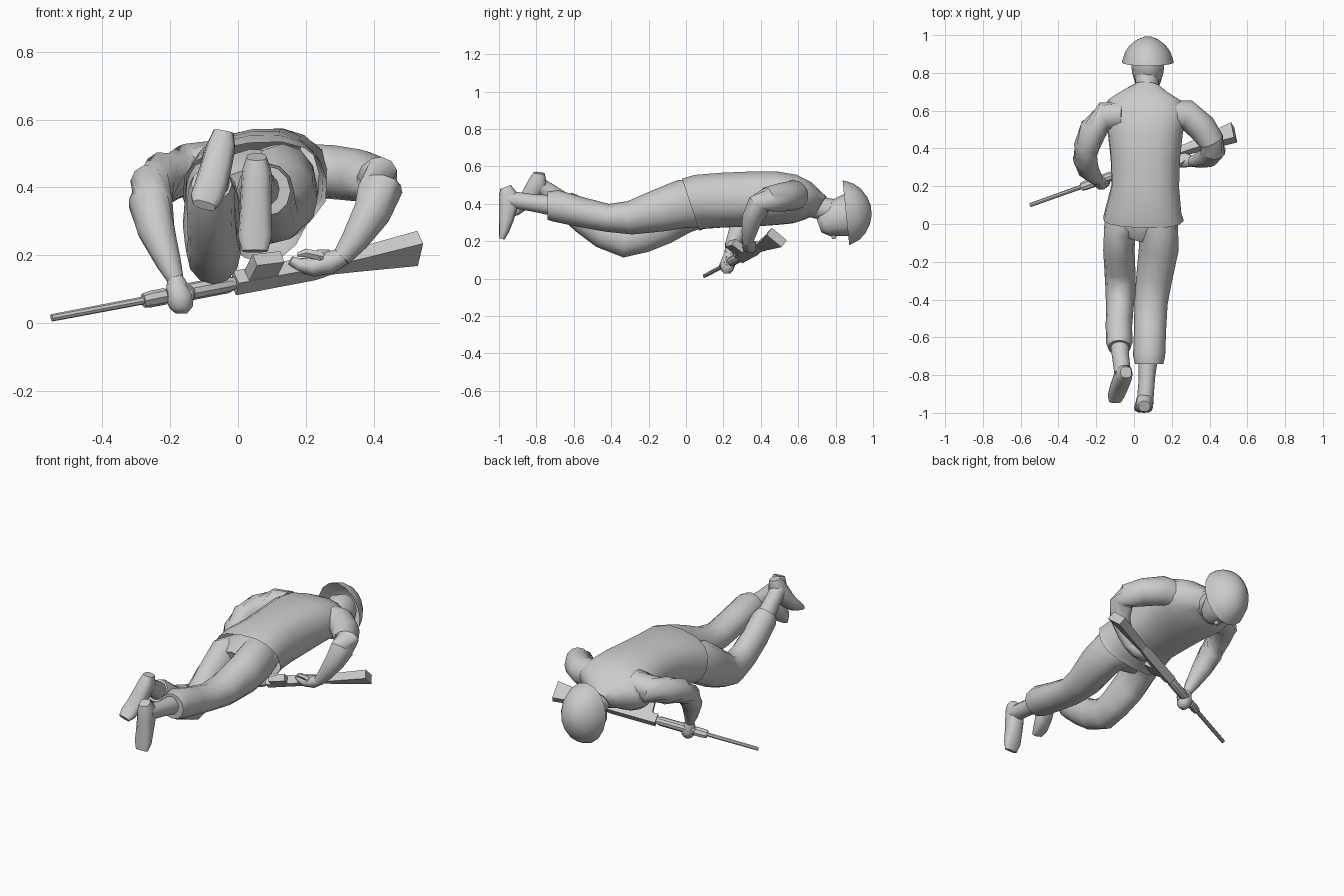
import bpy, bmesh, math
from mathutils import Vector

grey = bpy.data.materials.new("light_grey")
grey.diffuse_color = (0.6, 0.6, 0.6, 1)


def loft(name, rings, ref, n=12, power=2.0, caps=(True, True), turn=0.0, angle=50):
    """Skin over rings of (x, y, z, half width, half height); ref is the height direction."""
    bm = bmesh.new()
    pts = [Vector(r[:3]) for r in rings]
    loops = []
    for i, r in enumerate(rings):
        a, b = pts[max(i - 1, 0)], pts[min(i + 1, len(pts) - 1)]
        t = (b - a).normalized()
        side = t.cross(Vector(ref)).normalized()
        up = side.cross(t).normalized()
        w, h = r[3], r[4] if len(r) > 4 else r[3]
        loop = []
        for k in range(n):
            q = 2 * math.pi * k / n + turn
            c, s = math.cos(q), math.sin(q)
            cx = math.copysign(abs(c) ** (2 / power), c)
            sz = math.copysign(abs(s) ** (2 / power), s)
            loop.append(bm.verts.new(pts[i] + side * w * cx + up * h * sz))
        loops.append(loop)
    for a, b in zip(loops, loops[1:]):
        for k in range(n):
            j = (k + 1) % n
            bm.faces.new((a[k], a[j], b[j], b[k]))
    if caps[0]:
        bm.faces.new(loops[0][::-1])
    if caps[1]:
        bm.faces.new(loops[-1])
    bmesh.ops.recalc_face_normals(bm, faces=bm.faces)
    me = bpy.data.meshes.new(name)
    bm.to_mesh(me)
    bm.free()
    me.materials.append(grey)
    ob = bpy.data.objects.new(name, me)
    bpy.context.collection.objects.link(ob)
    bpy.ops.object.select_all(action='DESELECT')
    ob.select_set(True)
    bpy.context.view_layer.objects.active = ob
    bpy.ops.object.shade_smooth_by_angle(angle=math.radians(angle))
    return ob


UP = (0, 0, 1)
FWD = (0, 1, 0)

# Jacket with an open hem, rolled slightly to one side
loft("jacket", [
    (.05, .025, .395, .215, .145), (.05, .07, .41, .203, .145),
    (.06, .2, .42, .18, .147), (.06, .35, .425, .185, .148),
    (.06, .48, .43, .2, .143), (.06, .58, .425, .22, .128),
    (.06, .65, .415, .2, .1), (.065, .695, .4, .12, .07),
    (.068, .722, .385, .075, .06)], (-.12, 0, 1), n=16, power=2.4, caps=(False, True))

# Trousers
loft("trouser_seat", [
    (.05, .14, .40, .16, .11), (.05, .0, .395, .175, .12),
    (.04, -.06, .37, .11, .09)], (-.12, 0, 1))
loft("straight_trouser_leg", [
    (.10, .08, .40, .1, .125), (.13, -.02, .40, .105, .13),
    (.13, -.14, .365, .105, .115), (.105, -.30, .325, .095, .09),
    (.09, -.42, .325, .088, .075), (.085, -.56, .355, .085, .08),
    (.08, -.70, .39, .085, .085), (.08, -.74, .39, .075, .075)], UP)
loft("bent_trouser_leg", [
    (-.02, .08, .38, .09, .11), (-.075, -.02, .365, .085, .125),
    (-.08, -.14, .29, .083, .115), (-.075, -.24, .235, .082, .10),
    (-.072, -.33, .205, .08, .092), (-.075, -.44, .245, .073, .085),
    (-.08, -.54, .315, .07, .08), (-.078, -.63, .39, .07, .075),
    (-.078, -.655, .41, .06, .064)], UP)

# Boots: ankle shaft plus foot running from heel to toe
loft("straight_boot_shaft", [
    (.075, -.70, .39, .052, .056), (.068, -.82, .405, .043, .046),
    (.058, -.95, .425, .044, .045)], UP)
loft("straight_boot_foot", [
    (.055, -.965, .49, .03, .03), (.055, -.95, .45, .043, .05),
    (.054, -.95, .385, .046, .05), (.052, -.96, .32, .047, .04),
    (.05, -.973, .255, .05, .027), (.05, -.985, .212, .038, .015)], FWD, power=2.6)
loft("bent_boot_shaft", [
    (-.078, -.61, .375, .052, .056), (-.07, -.71, .45, .045, .046),
    (-.06, -.79, .50, .044, .045)], UP)
loft("bent_boot_foot", [
    (-.042, -.785, .565, .03, .03), (-.05, -.79, .52, .043, .05),
    (-.065, -.825, .46, .046, .048), (-.08, -.865, .405, .048, .036),
    (-.095, -.91, .365, .046, .025), (-.1, -.94, .347, .034, .014)], FWD, power=2.6)

# Sleeves
loft("left_sleeve", [
    (-.06, .57, .46, .08), (-.15, .57, .45, .08), (-.215, .5, .43, .077),
    (-.25, .41, .405, .07), (-.258, .345, .355, .066), (-.243, .29, .28, .057),
    (-.205, .245, .18, .038), (-.185, .23, .13, .025)], (.5, .5, .7))
loft("right_sleeve", [
    (.18, .575, .45, .08), (.28, .578, .445, .08), (.36, .51, .435, .077),
    (.41, .44, .425, .068), (.42, .392, .395, .066), (.395, .355, .325, .056),
    (.345, .338, .245, .041), (.305, .33, .192, .028)], (-.5, .5, .7))

# Hands
loft("left_hand", [
    (-.187, .232, .14, .021), (-.18, .225, .108, .033), (-.172, .222, .075, .042),
    (-.167, .22, .045, .034), (-.167, .22, .028, .017)], FWD, n=10)
loft("left_thumb", [
    (-.16, .215, .11, .014), (-.14, .215, .09, .015), (-.135, .22, .07, .008)], FWD, n=6)
loft("right_hand", [
    (.315, .33, .198, .026), (.27, .338, .178, .04, .035), (.22, .343, .165, .042, .03),
    (.178, .34, .172, .032, .02), (.155, .335, .185, .014)], UP, n=10)
loft("right_thumb", [
    (.25, .32, .195, .016), (.2, .31, .207, .014), (.175, .31, .2, .007)], UP, n=6)

# Neck, head and nose
loft("neck", [(.068, .66, .39, .06), (.07, .80, .36, .062)], UP)
loft("head", [
    (.073, .712, .28, .035, .035), (.073, .74, .29, .065, .068),
    (.073, .80, .32, .083, .1), (.073, .87, .34, .09, .115),
    (.073, .93, .347, .065, .085)], UP)
loft("nose", [(.073, .79, .25, .022, .03), (.073, .79, .212, .008, .01)], FWD, n=6)

# Helmet: tilted open dome with a flared rim
loft("helmet", [
    (.073, .855 + .966 * t, .352 + .1 * t, .138 * s, .174 * s)
    for t, s in ((0, 1), (.025, .95), (.06, .86), (.095, .69), (.125, .42), (.14, .15))],
    (0, -.26, .966), n=16, caps=(False, True))

# Rifle: parts placed along one axis from muzzle to butt
muzzle, butt = Vector((-.55, .1, .015)), Vector((.53, .485, .22))
HIGH = Vector((0, -.8, .6))


def along(name, stations, n=10, turn=0.0):
    """Stations are (fraction along axis, half width, half height, lift)."""
    rings = []
    for f, w, h, lift in stations:
        p = muzzle.lerp(butt, f) + HIGH * lift
        rings.append((*p, w, h))
    loft(name, rings, HIGH, n=n, turn=turn, angle=30)


Q = math.pi / 4
R = math.sqrt(2)
along("barrel", [(0, .011, .011, 0), (.32, .012, .012, 0)], 8)
along("front_sight", [(.25, .02, .022, 0), (.27, .023, .027, 0),
                      (.31, .023, .027, 0), (.315, .018, .02, 0)], 8)
along("handguard", [(.31, .02, .02, 0), (.35, .026, .026, 0),
                    (.48, .026, .026, 0), (.5, .018, .018, 0)])
along("receiver", [(.5, .024 * R, .028 * R, 0), (.72, .024 * R, .028 * R, 0),
                   (.77, .018 * R, .022 * R, 0)], 4, Q)
along("stock", [(.75, .018 * R, .022 * R, 0), (.84, .022 * R, .03 * R, 0),
                (1.0, .025 * R, .052 * R, 0)], 4, Q)

# Magazine and grip stand off the receiver
for name, f, lean, size, length in (("magazine", .565, .03, (.045, .02), .1),
                                    ("grip", .71, .04, (.022, .016), .07)):
    base = muzzle.lerp(butt, f)
    tip = base + HIGH * length + Vector((lean, 0, 0))
    loft(name, [(*base, size[1] * R, size[0] * R), (*tip, size[1] * R, size[0] * R)],
         (butt - muzzle).normalized(), n=4, turn=Q, angle=30)
